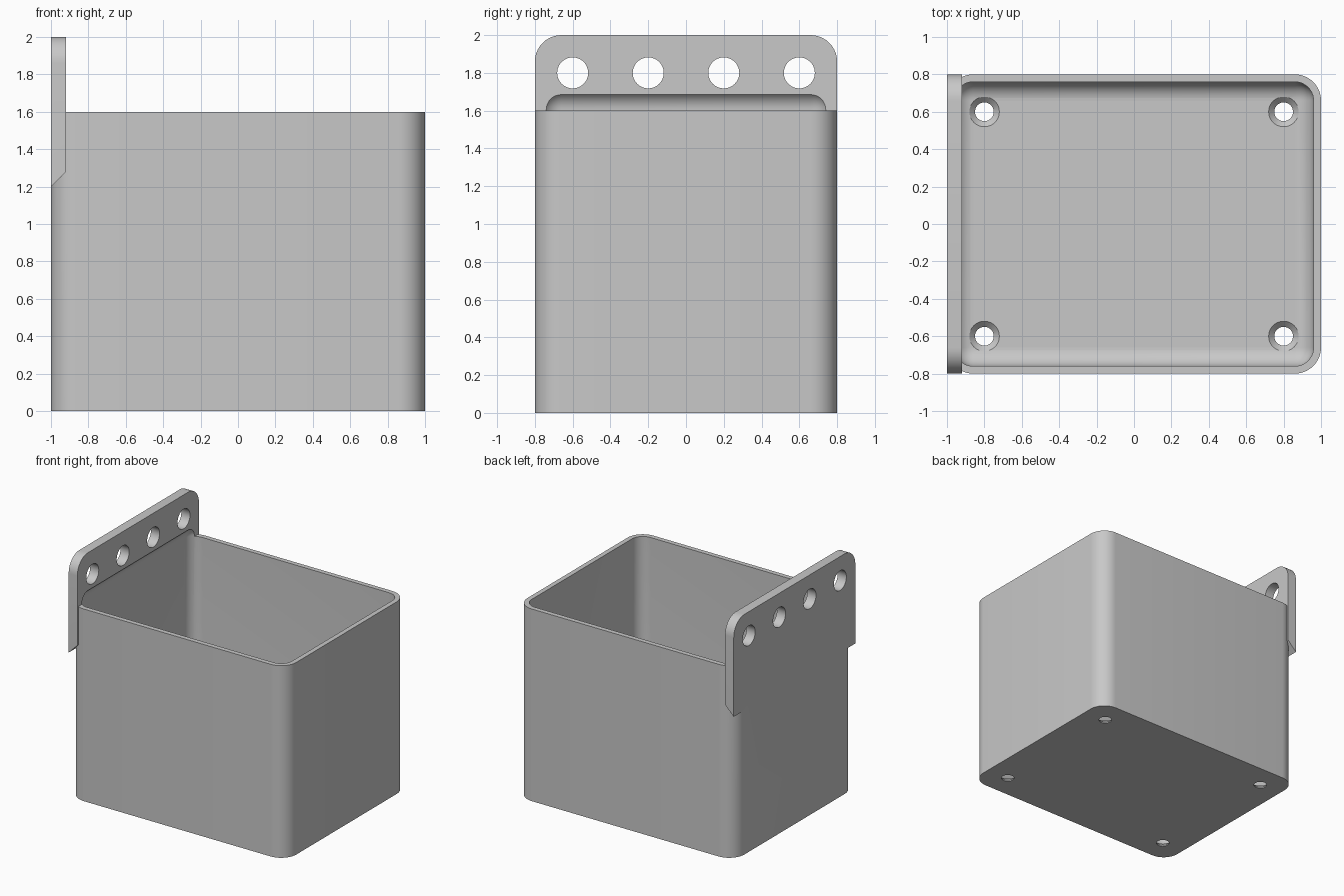
import bpy, bmesh, math
from mathutils import Matrix

cube = bpy.data.objects.get("Cube")
if cube:
    bpy.data.objects.remove(cube, do_unlink=True)

grey = bpy.data.materials.new("light_grey")
grey.use_nodes = True
colour = (0.58, 0.58, 0.58, 1)
grey.diffuse_color = colour
grey.node_tree.nodes["Principled BSDF"].inputs["Base Color"].default_value = colour


def finish(bm, name):
    bmesh.ops.recalc_face_normals(bm, faces=bm.faces)
    mesh = bpy.data.meshes.new(name)
    bm.to_mesh(mesh)
    bm.free()
    mesh.materials.append(grey)
    obj = bpy.data.objects.new(name, mesh)
    bpy.context.collection.objects.link(obj)
    return obj


def rounded_box(name, lo, hi, radius, pick):
    """Box between two corners, rounding the edges chosen by pick(a, b)."""
    bm = bmesh.new()
    bmesh.ops.create_cube(bm, size=1)
    for v in bm.verts:
        v.co = [(l + h) / 2 + c * (h - l) for l, h, c in zip(lo, hi, v.co)]
    edges = [e for e in bm.edges if pick(e.verts[0].co, e.verts[1].co)]
    bmesh.ops.bevel(bm, geom=edges, offset=radius, segments=10,
                    profile=0.5, affect='EDGES')
    return finish(bm, name)


def lathe(name, profile, matrix, sides=48):
    """Solid of revolution about z from (radius, height) pairs."""
    bm = bmesh.new()
    rings = []
    for r, z in profile:
        rings.append([bm.verts.new((r * math.cos(math.tau * i / sides),
                                    r * math.sin(math.tau * i / sides), z))
                      for i in range(sides)])
    for a, b in zip(rings, rings[1:]):
        for i in range(sides):
            j = (i + 1) % sides
            bm.faces.new((a[i], a[j], b[j], b[i]))
    bm.faces.new(rings[0])
    bm.faces.new(rings[-1])
    bm.transform(matrix)
    return finish(bm, name)


def combine(target, tool, operation):
    """Apply one boolean and remove the tool."""
    mod = target.modifiers.new("boolean", 'BOOLEAN')
    mod.operation, mod.solver, mod.object = operation, 'EXACT', tool
    graph = bpy.context.evaluated_depsgraph_get()
    graph.update()
    mesh = bpy.data.meshes.new_from_object(target.evaluated_get(graph))
    target.modifiers.clear()
    target.data = mesh
    bpy.data.objects.remove(tool, do_unlink=True)


# Box body with rounded upright corners
body = rounded_box("storage_bin", (-1, -0.8, 0), (1, 0.8, 1.6), 0.14,
                   lambda a, b: abs(a.z - b.z) > 0.5)

# Mounting plate with rounded top corners and a sloped lower edge
plate = rounded_box("mounting_plate", (-1, -0.8, 1.2), (-0.92, 0.8, 2), 0.14,
                    lambda a, b: a.z > 1.9 and b.z > 1.9 and abs(a.x - b.x) > 0.05)
for v in plate.data.vertices:
    if v.co.z < 1.21 and v.co.x > -0.95:
        v.co.z = 1.28
combine(body, plate, 'UNION')

# Cavity with all edges filleted, also relieving the plate above the rim
cavity = rounded_box("cavity_cutter", (-0.96, -0.76, 0.04), (0.96, 0.76, 1.705), 0.1,
                     lambda a, b: True)
combine(body, cavity, 'DIFFERENCE')

# Countersunk floor holes
sink = [(0.05, -0.1), (0.05, 0.01), (0.08, 0.04), (0.08, 0.12)]
for x in (-0.8, 0.8):
    for y in (-0.6, 0.6):
        combine(body, lathe("floor_hole_cutter", sink, Matrix.Translation((x, y, 0))),
                'DIFFERENCE')

# Row of plate holes
for y in (-0.6, -0.2, 0.2, 0.6):
    place = Matrix.Translation((-0.96, y, 1.8)) @ Matrix.Rotation(math.pi / 2, 4, 'Y')
    combine(body, lathe("plate_hole_cutter", [(0.082, -0.2), (0.082, 0.2)], place),
            'DIFFERENCE')

# Smooth rounds, crisp edges
bpy.ops.object.select_all(action='DESELECT')
body.select_set(True)
bpy.context.view_layer.objects.active = body
bpy.ops.object.shade_smooth_by_angle(angle=math.radians(30))
